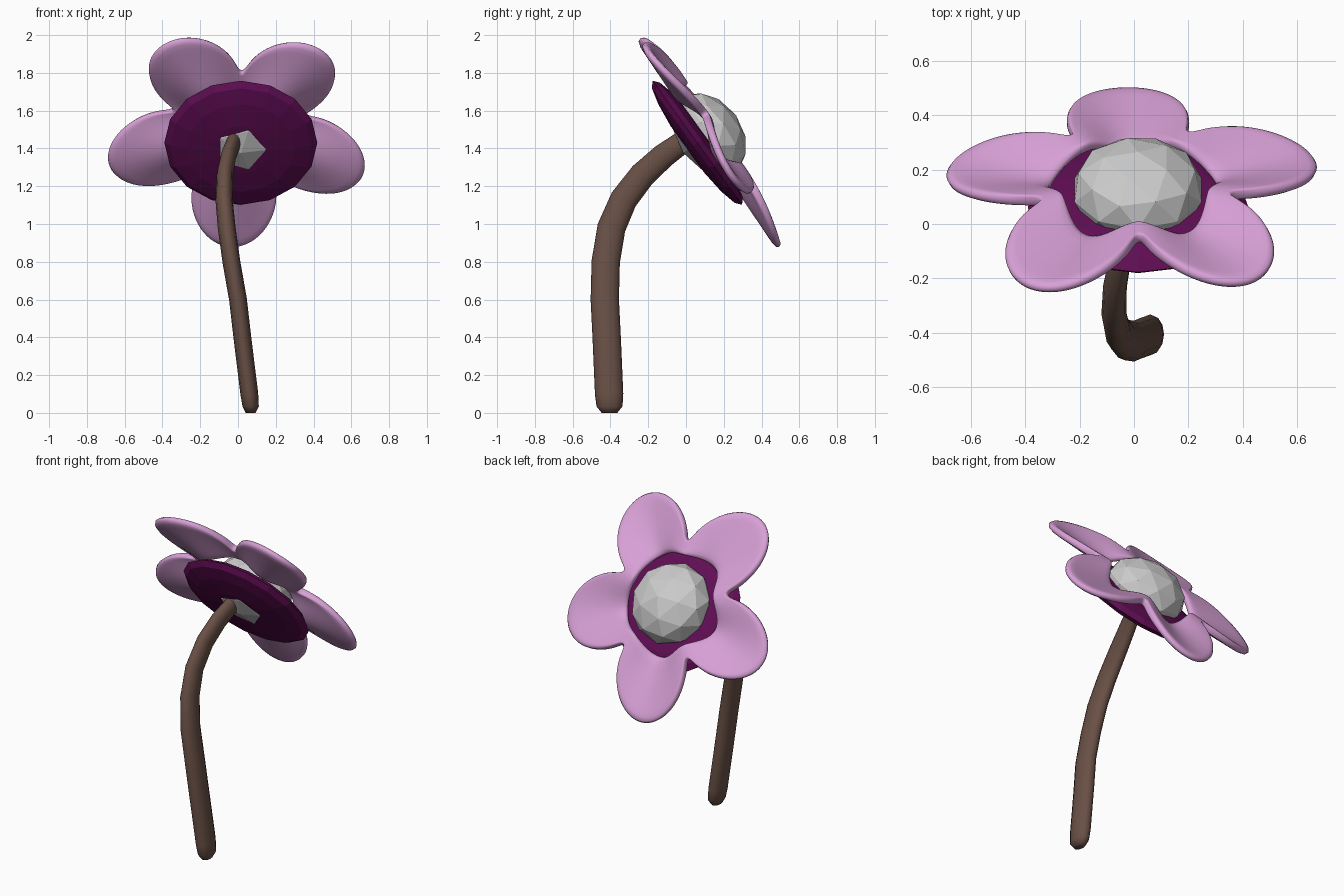
import bpy, bmesh, math
from mathutils import Matrix, Vector

if "Cube" in bpy.data.objects:
    bpy.data.objects.remove(bpy.data.objects["Cube"])


def material(name, rgb):
    m = bpy.data.materials.new(name)
    m.diffuse_color = (*rgb, 1)
    m.use_nodes = True
    m.node_tree.nodes["Principled BSDF"].inputs["Base Color"].default_value = m.diffuse_color
    return m


def add_object(name, bm, mat=None, smooth=False):
    bmesh.ops.recalc_face_normals(bm, faces=bm.faces)
    me = bpy.data.meshes.new(name)
    bm.to_mesh(me)
    bm.free()
    for p in me.polygons:
        p.use_smooth = smooth
    if mat:
        me.materials.append(mat)
    ob = bpy.data.objects.new(name, me)
    bpy.context.collection.objects.link(ob)
    return ob


def flower_frame(center, normal):
    # local z = flower normal, local y = up along the flower, local x = -world x
    n = Vector(normal).normalized()
    v = Vector((0, -n.z, n.y))
    m = Matrix((Vector((-1, 0, 0)), v, n)).transposed().to_4x4()
    m.translation = center
    return m


head = flower_frame((0.015, 0.06, 1.43), (0, 0.81, 0.585))
petal_head = flower_frame((0.0, 0.108, 1.47), (0, 0.83, 0.56))

# Flattened backing disc
bm = bmesh.new()
bmesh.ops.create_uvsphere(bm, u_segments=16, v_segments=8, radius=1)
bm.transform(head @ Matrix.Diagonal((0.405, 0.405, 0.068, 1)))
add_object("flower_disc", bm, material("purple", (0.12, 0.004, 0.09)))

# Faceted seed dome
bm = bmesh.new()
bmesh.ops.create_icosphere(bm, subdivisions=2, radius=1)
bm.transform(head @ Matrix.Translation((0, 0, 0.08)) @ Matrix.Diagonal((0.245, 0.245, 0.172, 1)))
add_object("seed_dome", bm)


# Five-petal ring: polar grid bounded by ellipses, cupped between the petals
def petal_reach(phi, c=0.42, a=0.29, b=0.225, notch=0.37):
    ca, sa = math.cos(phi) / a, math.sin(phi) / b
    qa, qb, qc = ca * ca + sa * sa, -2 * ca * c / a, (c / a) ** 2 - 1
    d = qb * qb - 4 * qa * qc
    return max(notch, (-qb + math.sqrt(d)) / (2 * qa)) if d > 0 else notch


bm = bmesh.new()
per, rings = 30, 6
rows = []
for i in range(5 * per):
    phi = math.radians(72) * ((i % per) / per - 0.5)
    theta = math.radians(-87 - 36) + math.tau * i / (5 * per)
    inner, outer = 0.295 + 0.015 * math.cos(5 * phi), petal_reach(phi)
    lift = 0.065 * math.sin(phi * 2.5) ** 2 - 0.01
    row = []
    for j in range(rings + 1):
        r = inner + (outer - inner) * j / rings
        row.append(bm.verts.new((r * math.cos(theta), r * math.sin(theta), lift)))
    rows.append(row)
for i, row in enumerate(rows):
    nxt = rows[(i + 1) % len(rows)]
    for j in range(rings):
        bm.faces.new((row[j], row[j + 1], nxt[j + 1], nxt[j]))
bm.transform(petal_head)
petals = add_object("petals", bm, material("pink", (0.68, 0.35, 0.67)), True)
sol = petals.modifiers.new("thickness", 'SOLIDIFY')
sol.thickness = 0.042
sol.offset = 0
sub = petals.modifiers.new("round", 'SUBSURF')
sub.levels = sub.render_levels = 1

# Curved stem, narrower in x than in y: x, y, z, size
path = [(0.067, -0.405, 0.0, 0.55), (0.067, -0.405, 0.035, 0.92), (0.06, -0.407, 0.1, 1.0),
        (0.023, -0.42, 0.4, 1.0), (0.0, -0.43, 0.6, 1.0), (-0.035, -0.425, 0.8, 1.0),
        (-0.06, -0.395, 0.98, 1.0), (-0.074, -0.33, 1.13, 0.97), (-0.07, -0.23, 1.26, 0.93),
        (-0.05, -0.12, 1.36, 0.87), (-0.025, -0.03, 1.425, 0.8), (-0.005, 0.05, 1.46, 0.7)]
pts = [Vector(p[:3]) for p in path]
sides = 12
bm = bmesh.new()
loops = []
for k, p in enumerate(pts):
    t = (pts[min(k + 1, len(pts) - 1)] - pts[max(k - 1, 0)]).normalized()
    if k < 2:
        t = Vector((0, 0, 1))
    w = t.cross(Vector((1, 0, 0))).normalized()
    u = w.cross(t)
    s = path[k][3]
    loops.append([bm.verts.new(p + u * 0.047 * s * math.cos(math.tau * a / sides)
                               + w * 0.075 * s * math.sin(math.tau * a / sides))
                  for a in range(sides)])
for l0, l1 in zip(loops, loops[1:]):
    for a in range(sides):
        b = (a + 1) % sides
        bm.faces.new((l0[a], l0[b], l1[b], l1[a]))
bm.faces.new(loops[0])
bm.faces.new(loops[-1])
add_object("stem", bm, material("brown", (0.14, 0.08, 0.06)), True)
